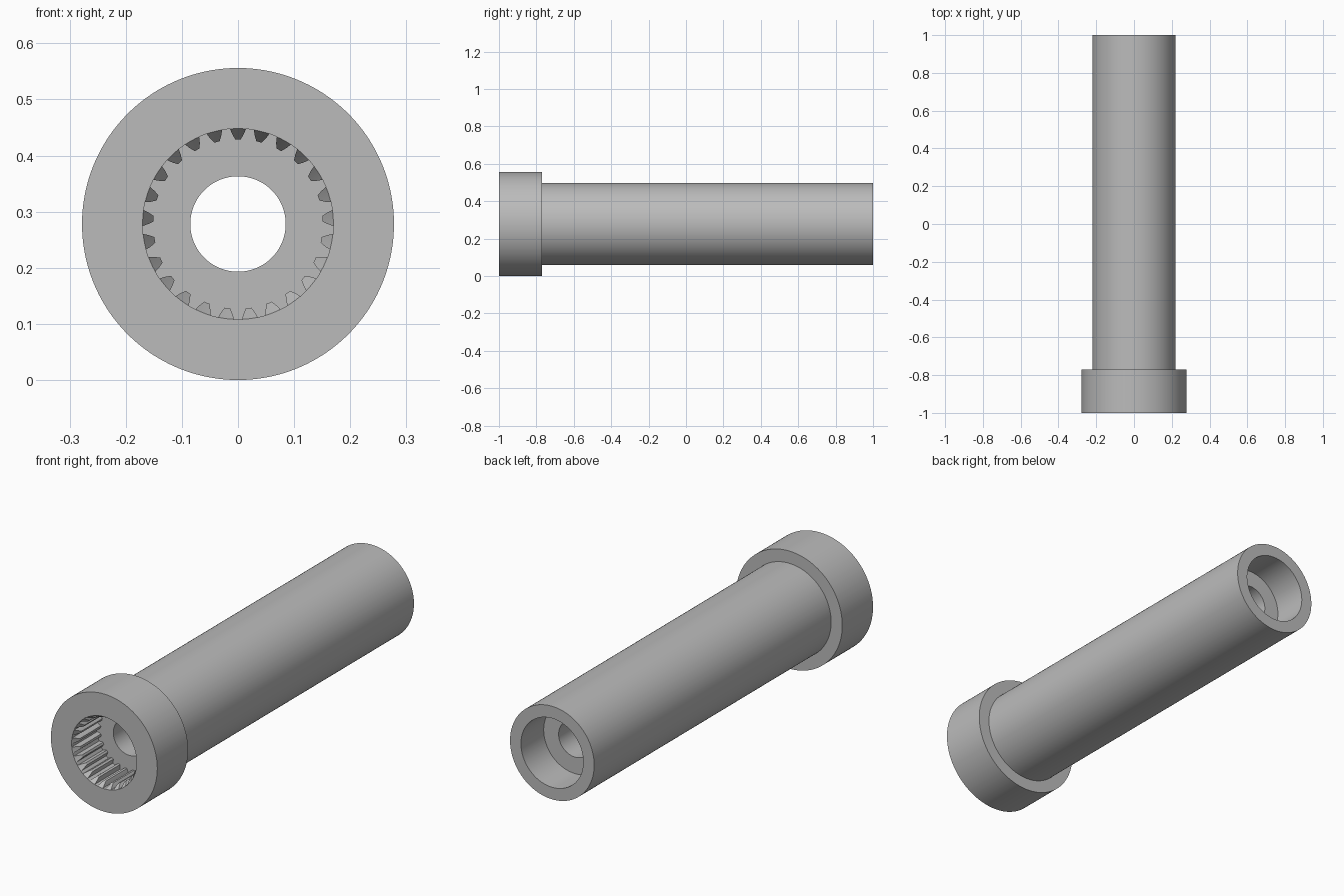
import bpy
import bmesh
from math import sin, cos, radians

cube = bpy.data.objects.get("Cube")
if cube:
    bpy.data.objects.remove(cube, do_unlink=True)

# Main sizes
TEETH = 25
HEAD_R, SHAFT_R, BORE_R = 0.278, 0.22, 0.085
SOCKET_R, TIP_R, RECESS_R = 0.17, 0.151, 0.163
FRONT, SHOULDER, BACK = -1.0, -0.77, 1.0
SOCKET_FLOOR, RECESS_FLOOR = -0.81, 0.83
CHAMFER = 1.73

# One spline tooth and gap: angle in degrees, radius
MID_R = (SOCKET_R + TIP_R) / 2
TOOTH = [(-4.8, SOCKET_R), (-3.7, MID_R), (-1.9, TIP_R), (0, TIP_R),
         (1.9, TIP_R), (3.7, MID_R), (4.8, SOCKET_R), (7.2, SOCKET_R)]
SECTION = [(radians(a + i * 360 / TEETH), r) for i in range(TEETH) for a, r in TOOTH]

bm = bmesh.new()


def ring(point):
    """Add a ring around the long axis; point maps the spline radius to (y, radius)."""
    verts = []
    for angle, spline_r in SECTION:
        y, r = point(spline_r)
        verts.append(bm.verts.new((r * sin(angle), y, HEAD_R + r * cos(angle))))
    return verts


def circle(y, r):
    return ring(lambda s: (y, r))


# Closed chain of rings: head, shaft, rear recess, bore, splined socket
rings = [
    circle(FRONT, HEAD_R), circle(SHOULDER, HEAD_R),
    circle(SHOULDER, SHAFT_R), circle(BACK, SHAFT_R),
    circle(BACK, RECESS_R), circle(RECESS_FLOOR, RECESS_R),
    circle(RECESS_FLOOR, BORE_R), circle(SOCKET_FLOOR, BORE_R),
    ring(lambda s: (SOCKET_FLOOR, s)),
    ring(lambda s: (FRONT + CHAMFER * (SOCKET_R - s), s)),  # chamfered tooth ends
    circle(FRONT, SOCKET_R),
]
count = len(SECTION)
for i, a in enumerate(rings):
    b = rings[(i + 1) % len(rings)]
    for k in range(count):
        n = (k + 1) % count
        bm.faces.new((a[k], a[n], b[n], b[k]))

bmesh.ops.remove_doubles(bm, verts=bm.verts[:], dist=0.00001)
bmesh.ops.recalc_face_normals(bm, faces=bm.faces[:])

mesh = bpy.data.meshes.new("splined_sleeve")
bm.to_mesh(mesh)
bm.free()
sleeve = bpy.data.objects.new("splined_sleeve", mesh)
bpy.context.collection.objects.link(sleeve)

# Plain grey metal
grey = bpy.data.materials.new("plain_grey")
grey.use_nodes = True
colour = (0.5, 0.5, 0.5, 1)
grey.diffuse_color = colour
grey.node_tree.nodes["Principled BSDF"].inputs["Base Color"].default_value = colour
mesh.materials.append(grey)

# Smooth walls with sharp rims
bpy.ops.object.select_all(action='DESELECT')
sleeve.select_set(True)
bpy.context.view_layer.objects.active = sleeve
bpy.ops.object.shade_smooth_by_angle(angle=radians(25))
